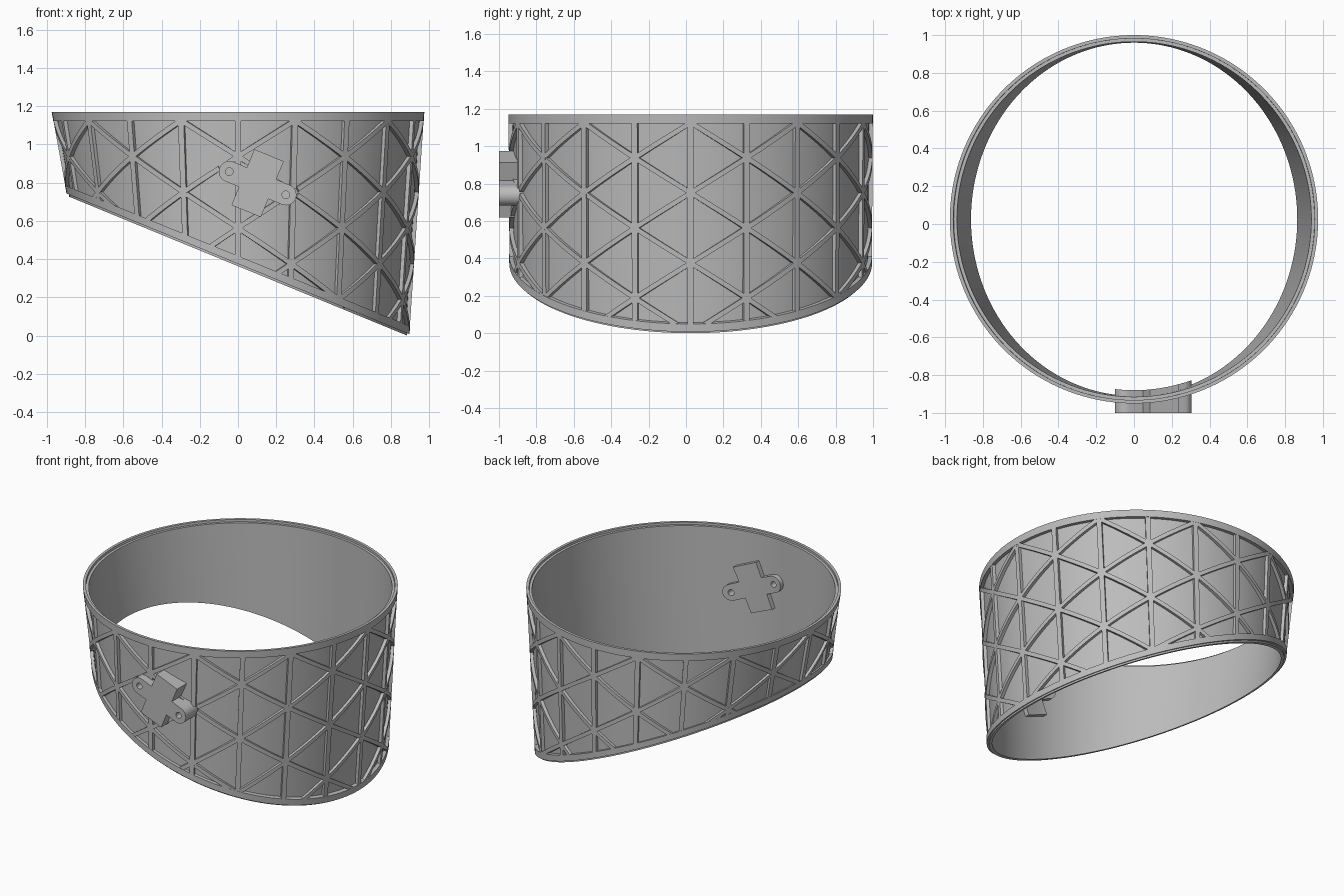
import bpy, bmesh, math
from math import sin, cos, pi, radians

cube = bpy.data.objects.get("Cube")
if cube:
    bpy.data.objects.remove(cube, do_unlink=True)

CY, TOP, MID = 0.025, 1.17, 0.375      # ring centre y, top height, height of the slanted bottom's centre
R_TOP, R_BOT = 0.975, 0.97             # outer radii of the top circle and the slanted bottom circle
TILT = radians(22.3)
COLUMNS = 20
STEP = 2 * pi / COLUMNS
PITCH = 0.1875                         # height gained by a diagonal rib per column

grey = bpy.data.materials.new("plain grey")
grey.use_nodes = True
colour = (0.5, 0.5, 0.5, 1)
grey.diffuse_color = colour
grey.node_tree.nodes["Principled BSDF"].inputs["Base Color"].default_value = colour


def bottom_z(u, inset=0.0):
    return MID - (R_BOT - inset) * cos(u) * sin(TILT)


def wall(u, z, inset):
    """Point on the ruled wall between the top circle and the slanted circle."""
    t = (TOP - z) / (TOP - bottom_z(u, inset))
    rx = (R_TOP - inset) * (1 - t) + (R_BOT - inset) * cos(TILT) * t
    ry = (R_TOP - inset) * (1 - t) + (R_BOT - inset) * t
    return (rx * cos(u), CY + ry * sin(u), z)


def finish(name, bm, cutter=None):
    bmesh.ops.recalc_face_normals(bm, faces=bm.faces)
    mesh = bpy.data.meshes.new(name)
    bm.to_mesh(mesh)
    bm.free()
    ob = bpy.data.objects.new(name, mesh)
    bpy.context.collection.objects.link(ob)
    mesh.materials.append(grey)
    bpy.ops.object.select_all(action='DESELECT')
    ob.select_set(True)
    bpy.context.view_layer.objects.active = ob
    if cutter:
        mod = ob.modifiers.new("holes", 'BOOLEAN')
        mod.operation = 'DIFFERENCE'
        mod.solver = 'EXACT'
        mod.object = cutter
        bpy.ops.object.modifier_apply(modifier=mod.name)
    bpy.ops.object.shade_smooth_by_angle(angle=radians(30))
    return ob


def loft(bm, sections, closed):
    """Skin quads between successive closed cross-sections."""
    rows = [[bm.verts.new(p) for p in s] for s in sections]
    n = len(rows[0])
    pairs = list(zip(rows, rows[1:])) + ([(rows[-1], rows[0])] if closed else [])
    for a, b in pairs:
        for i in range(n):
            j = (i + 1) % n
            bm.faces.new((a[i], a[j], b[j], b[i]))
    if not closed:
        bm.faces.new(rows[0])
        bm.faces.new(rows[-1])


# Mount layout: lug centres lie on a line with the same slant as the bottom
MX, MZ = 0.1025, 0.797
LUG, LUG_R, BAR_W, BAR_H = 0.16, 0.055, 0.083, 0.158


def mount_xz(a, b):
    return MX + a * cos(TILT) + b * sin(TILT), MZ - a * sin(TILT) + b * cos(TILT)


holes = [mount_xz(s * LUG, 0) for s in (-1, 1)]

# Hole cutter
bm = bmesh.new()
for x, z in holes:
    ring = [(x + 0.02 * cos(k * pi / 12), z + 0.02 * sin(k * pi / 12)) for k in range(24)]
    loft(bm, [[(px, y, pz) for px, pz in ring] for y in (-1.1, -0.7)], False)
cutter = finish("hole_cutter", bm)
cutter.hide_render = True

# Shell: both rims, recessed skin, bottom lip and rebated top edge in one profile
profile = [("top", 0, 0), ("top", 0, 0.048), ("top", 0.022, 0.048),
           ("bottom", 0.022, 0.042), ("bottom", 0, 0.042), ("bottom", 0, 0),
           ("bottom", 0.013, 0), ("bottom", 0.013, -0.012),
           ("bottom", 0.035, -0.012), ("top", 0.035, 0.015),
           ("top", 0.018, 0.015), ("top", 0.018, 0)]
SEGS = 160
bm = bmesh.new()
sections = []
for k in range(SEGS):
    u = 2 * pi * k / SEGS
    sections.append([wall(u, TOP - d if end == "top" else bottom_z(u, i) + d, i)
                     for end, i, d in profile])
loft(bm, sections, True)
finish("shell", bm, cutter)


# Ribs: vertical columns and two families of crossing diagonals
def keep(u, z):
    if z > 1.14 or z < bottom_z(u) + 0.012:
        return False
    x, y, _ = wall(u, z, 0)
    return y > 0 or all(math.hypot(x - hx, z - hz) > 0.045 for hx, hz in holes)


def rib(bm, path, half):
    """Sweep a bar along (angle, height) points, cutting it where not kept."""
    du = (path[-1][0] - path[0][0]) * R_TOP
    dz = path[-1][1] - path[0][1]
    length = math.hypot(du, dz)
    ou, oz = -dz / length * half / R_TOP, du / length * half
    run = []
    for u, z in path + [(0, 9)]:
        if keep(u, z):
            run.append([wall(u + s * ou, z + s * oz, i)
                        for s, i in ((-1, 0.001), (1, 0.001), (1, 0.026), (-1, 0.026))])
        else:
            if len(run) > 1:
                loft(bm, run, False)
            run = []


bm = bmesh.new()
for k in range(COLUMNS):
    u = k * STEP
    low = bottom_z(u) + 0.015
    rib(bm, [(u, low + (1.135 - low) * j / 40) for j in range(41)], 0.016)
finish("vertical_ribs", bm)

for name, way in (("rising_ribs", 1), ("falling_ribs", -1)):
    bm = bmesh.new()
    for k in range(0, COLUMNS, 2):
        steps = [j / 12 for j in range(-48, 25)]
        rib(bm, [((k + way * s) * STEP, 0.75 + s * PITCH) for s in steps], 0.013)
    finish(name, bm)

# Mount: upright block with a lug on each side, inner face following the wall
arc = [-pi / 2 + pi * k / 16 for k in range(17)]
half = [(LUG + LUG_R * cos(a), LUG_R * sin(a)) for a in arc]
half += [(BAR_W, LUG_R), (BAR_W, BAR_H)]
half.insert(0, (BAR_W, -LUG_R))
outline = half + [(-BAR_W, BAR_H)] + [(-a, -b) for a, b in half[:-1]]
outline += [(-BAR_W, -BAR_H), (BAR_W, -BAR_H)]
# drop the repeated corner points while keeping their order
outline = list(dict.fromkeys((round(a, 5), round(b, 5)) for a, b in outline))
third = outline.index((round(-BAR_W, 5), round(BAR_H, 5)))
outline.insert(third + 1, (round(-BAR_W, 5), round(LUG_R, 5)))
outline = list(dict.fromkeys(outline))

bm = bmesh.new()
verts = []
for a, b in outline:
    x, z = mount_xz(a, b)
    verts.append(bm.verts.new((x, -1, z)))
bm.faces.new(verts)
for k in range(-1, 6):
    geom = bm.verts[:] + bm.edges[:] + bm.faces[:]
    bmesh.ops.bisect_plane(bm, geom=geom, plane_co=(k * 0.06 + 0.01, 0, 0), plane_no=(1, 0, 0))
extruded = bmesh.ops.extrude_face_region(bm, geom=bm.faces[:], use_keep_orig=True)
for v in extruded["geom"]:
    if isinstance(v, bmesh.types.BMVert):
        v.co.y = CY - math.sqrt(0.905 ** 2 - v.co.x ** 2)
bmesh.ops.triangulate(bm, faces=bm.faces[:])
finish("sensor_mount", bm, cutter)

bpy.data.objects.remove(cutter, do_unlink=True)
